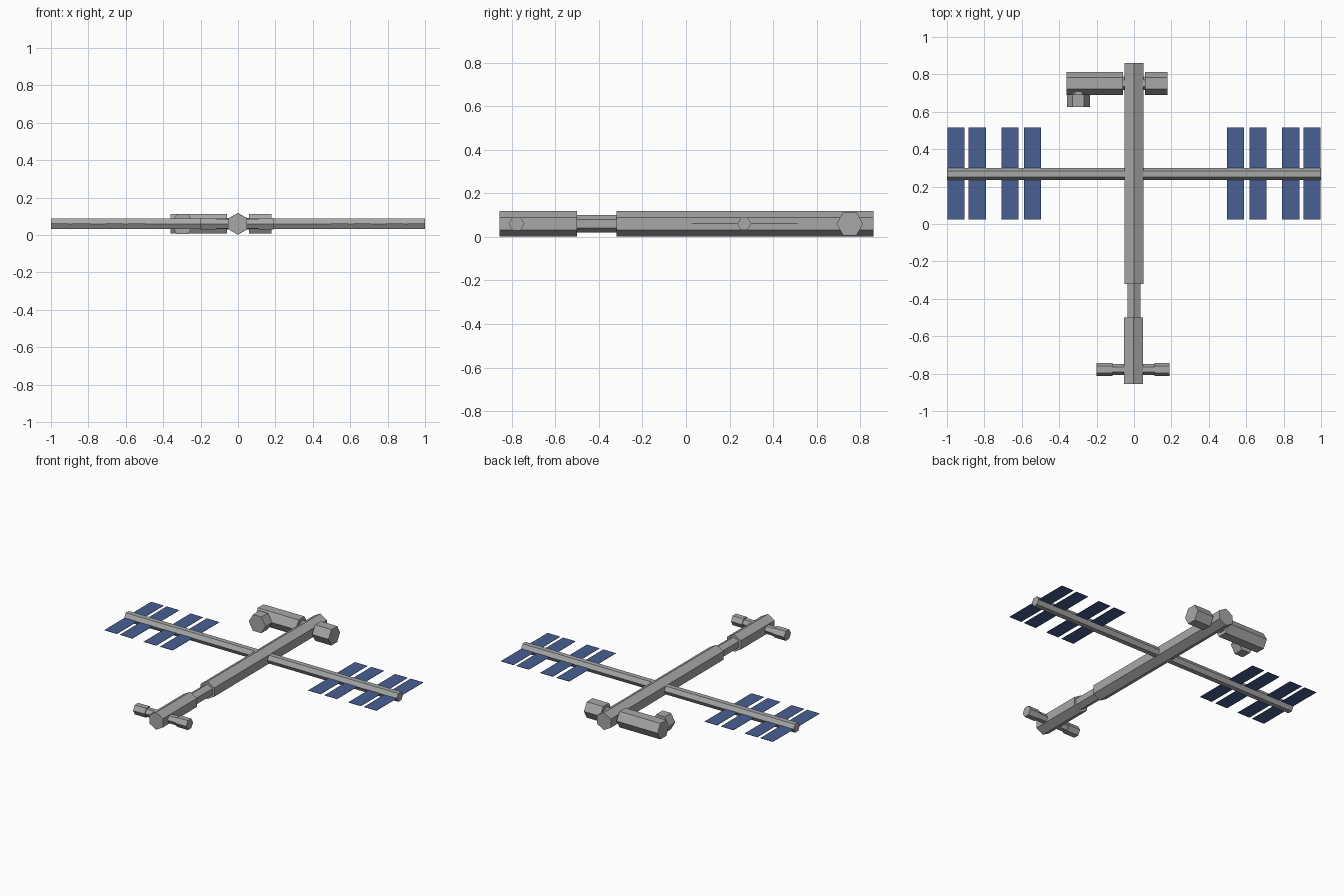
import bpy, bmesh, math
from mathutils import Matrix

if "Cube" in bpy.data.objects:
    bpy.data.objects.remove(bpy.data.objects["Cube"])

ZC = 0.06  # height of the station's centre plane


def material(name, rgb):
    m = bpy.data.materials.new(name)
    m.diffuse_color = (*rgb, 1)
    m.use_nodes = True
    m.node_tree.nodes["Principled BSDF"].inputs["Base Color"].default_value = m.diffuse_color
    return m


GREY = material("hull grey", (0.39, 0.39, 0.39))
BLUE = material("panel blue", (0.065, 0.115, 0.29))


def finish(name, bm, mat):
    bmesh.ops.recalc_face_normals(bm, faces=bm.faces)
    me = bpy.data.meshes.new(name)
    bm.to_mesh(me)
    bm.free()
    me.materials.append(mat)
    ob = bpy.data.objects.new(name, me)
    bpy.context.collection.objects.link(ob)


def hex_tube(name, axis, offset, sections, z=ZC, point_up=False):
    """Stepped hexagonal module along x or y; sections = (start, end, radius)."""
    bm = bmesh.new()
    for a, b, r in sections:
        ends = []
        for t in (a, b):
            ring = []
            for i in range(6):
                ang = math.pi / 3 * i + (math.pi / 2 if point_up else 0)
                u, w = offset + r * math.cos(ang), z + r * math.sin(ang)
                ring.append(bm.verts.new((t, u, w) if axis == "x" else (u, t, w)))
            ends.append(ring)
            bm.faces.new(ring)
        for i in range(6):
            j = (i + 1) % 6
            bm.faces.new((ends[0][i], ends[0][j], ends[1][j], ends[1][i]))
    finish(name, bm, mat=GREY)


# Main spine: long rear hull, narrow neck, front module
hex_tube("main_hull", "y", 0, [(-0.32, 0.86, 0.058)], point_up=True)
hex_tube("neck", "y", 0, [(-0.50, -0.32, 0.041)], point_up=True)
hex_tube("front_module", "y", -0.002, [(-0.855, -0.50, 0.058)], point_up=True)

# Cross boom carrying the solar panels
hex_tube("panel_boom", "x", 0.268, [(-1.0, 1.0, 0.032)])

# Rear side modules with a thin connector through the hull
hex_tube("rear_connector", "x", 0.752, [(-0.07, 0.07, 0.036)])
hex_tube("rear_left_module", "x", 0.752, [(-0.36, -0.06, 0.061)])
hex_tube("rear_right_module", "x", 0.752, [(0.06, 0.18, 0.061)])

# Small pod docked in front of the left rear module
hex_tube("pod_connector", "y", -0.297, [(0.685, 0.75, 0.036)])
hex_tube("docked_pod", "y", -0.297, [(0.625, 0.693, 0.062)])

# Front docking arms with thicker tips
hex_tube("docking_arm", "x", -0.778, [(-0.12, 0.12, 0.029)])
hex_tube("left_dock_tip", "x", -0.778, [(-0.20, -0.115, 0.036)])
hex_tube("right_dock_tip", "x", -0.778, [(0.11, 0.19, 0.036)])

# Solar panels, four strips on each side of the spine
for side, label in ((-1, "left"), (1, "right")):
    for n, x in enumerate((0.543, 0.663, 0.838, 0.952)):
        bm = bmesh.new()
        bmesh.ops.create_cube(bm, size=1, matrix=Matrix.Translation((side * x, 0.27, ZC))
                              @ Matrix.Diagonal((0.092, 0.49, 0.002, 1)))
        finish(f"{label}_solar_panel_{n + 1}", bm, BLUE)
